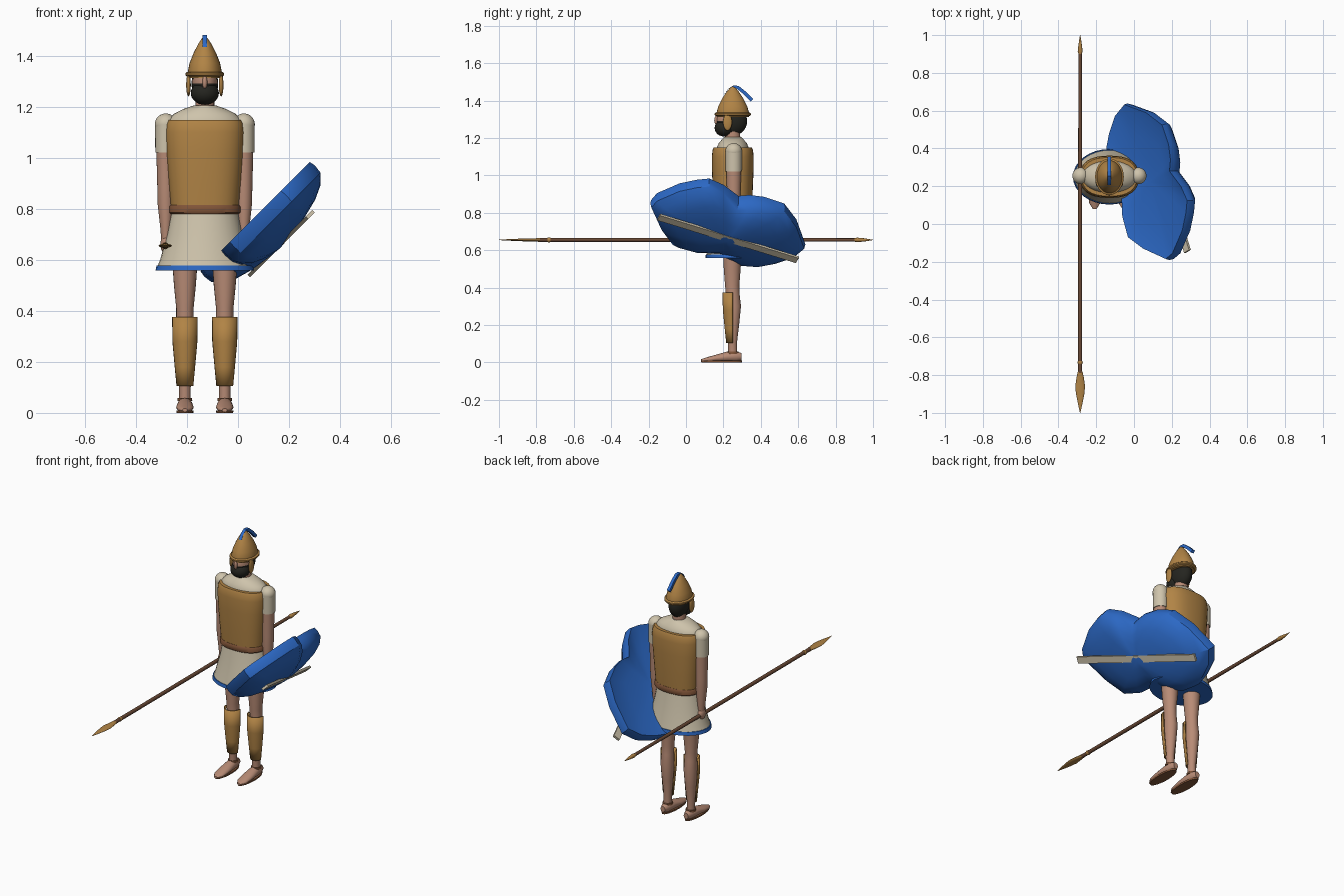
import bpy, bmesh, math
from mathutils import Vector

if "Cube" in bpy.data.objects:
    bpy.data.objects.remove(bpy.data.objects["Cube"])


def material(name, rgb):
    m = bpy.data.materials.new(name)
    m.diffuse_color = (*rgb, 1)
    m.use_nodes = True
    m.node_tree.nodes["Principled BSDF"].inputs["Base Color"].default_value = m.diffuse_color
    return m


BRONZE = material("bronze", (0.44, 0.23, 0.06))
BLUE = material("blue", (0.025, 0.14, 0.56))
LINEN = material("linen", (0.62, 0.55, 0.41))
SKIN = material("skin", (0.48, 0.26, 0.18))
HAIR = material("black hair", (0.018, 0.018, 0.014))
WOOD = material("spear wood", (0.14, 0.065, 0.035))
LEATHER = material("leather", (0.22, 0.09, 0.04))
CX, CY = -0.13, 0.25          # body axis


def finish(bm, name, mat, angle=40):
    bmesh.ops.recalc_face_normals(bm, faces=bm.faces)
    me = bpy.data.meshes.new(name)
    bm.to_mesh(me)
    bm.free()
    me.materials.append(mat)
    ob = bpy.data.objects.new(name, me)
    bpy.context.collection.objects.link(ob)
    bpy.ops.object.select_all(action='DESELECT')
    ob.select_set(True)
    bpy.context.view_layer.objects.active = ob
    bpy.ops.object.shade_smooth_by_angle(angle=math.radians(angle))
    return ob


def skin_rings(bm, rings, closed=True):
    for a, b in zip(rings, rings[1:]):
        n = len(a)
        for i in range(n if closed else n - 1):
            j = (i + 1) % n
            bm.faces.new((a[i], a[j], b[j], b[i]))


def loft(name, rings, mat, n=24, power=2.0, along_y=False):
    """Rings are (height, cx, cy, rx, ry); along_y lays the axis along y."""
    bm = bmesh.new()
    loops = []
    for h, cx, cy, rx, ry in rings:
        loop = []
        for i in range(n):
            t = math.tau * i / n
            c, s = math.cos(t), math.sin(t)
            u = cx + rx * math.copysign(abs(c) ** (2 / power), c)
            v = cy + ry * math.copysign(abs(s) ** (2 / power), s)
            loop.append(bm.verts.new((u, h, v) if along_y else (u, v, h)))
        loops.append(loop)
    skin_rings(bm, loops)
    bm.faces.new(loops[0])
    bm.faces.new(loops[-1])
    return finish(bm, name, mat)


def ball(name, loc, radii, mat):
    bm = bmesh.new()
    bmesh.ops.create_uvsphere(bm, u_segments=24, v_segments=16, radius=1)
    for v in bm.verts:
        v.co = Vector(a * r + c for a, r, c in zip(v.co, radii, loc))
    return finish(bm, name, mat, 60)


def body(rows):
    return [(z, CX, CY, rx, ry) for z, rx, ry in rows]


# Tunic, armour and belt
loft("tunic_skirt", body([(0.57, .187, .142), (0.6, .175, .135), (0.7, .148, .112),
                          (0.79, .13, .096)]), LINEN, 32)
loft("skirt_hem", body([(0.557, .193, .147), (0.577, .189, .144)]), BLUE, 32)
loft("belt", body([(0.78, .136, .102), (0.785, .141, .106), (0.808, .141, .106),
                   (0.815, .136, .102)]), LEATHER, 32, 2.4)
loft("cuirass", body([(0.805, .134, .1), (0.9, .142, .106), (1.02, .152, .111),
                      (1.1, .156, .112), (1.135, .152, .108), (1.148, .145, .102)]),
     BRONZE, 32, 2.5)
loft("tunic_shoulders", body([(1.1, .15, .09), (1.15, .143, .085), (1.172, .12, .075),
                              (1.19, .085, .06), (1.205, .042, .045)]), LINEN, 32)
loft("neck", body([(1.17, .04, .042), (1.21, .037, .04), (1.26, .037, .04)]), SKIN, 20)

# Arms, legs and feet, one of each per side
for side, tag in ((-1, "right"), (1, "left")):
    ax = CX + side * 0.153
    ball(tag + "_shoulder", (ax, .255, 1.13), (.043, .044, .043), LINEN)
    loft(tag + "_sleeve", [(1.02, ax, .255, .041, .043), (1.13, ax, .255, .042, .044)], LINEN)
    loft(tag + "_arm", [(0.66, ax - side * .001, .255, .017, .02), (0.72, ax, .255, .021, .025),
                        (0.82, ax, .255, .032, .034), (0.88, ax, .255, .033, .035),
                        (1.03, ax, .255, .037, .04)], SKIN)
    ball(tag + "_hand", (ax, .255, .66), (.021, .03, .036), SKIN)

    lx = CX + side * 0.078
    loft(tag + "_leg", [(0.04, lx, .25, .022, .024), (0.11, lx, .248, .023, .025),
                        (0.2, lx, .25, .031, .034), (0.3, lx, .253, .038, .041),
                        (0.36, lx, .25, .034, .037), (0.41, lx, .247, .034, .038),
                        (0.5, lx, .247, .043, .045), (0.6, lx, .248, .05, .05)], SKIN)
    loft(tag + "_foot", [(.298, lx, .03, .015, .018), (.27, lx, .032, .027, .029),
                         (.22, lx, .03, .03, .028), (.16, lx, .022, .034, .019),
                         (.11, lx, .015, .029, .012), (.08, lx, .011, .01, .006)],
         SKIN, 20, along_y=True)
    loft(tag + "_sandal_sole", [(0, lx, .19, .033, .108), (.01, lx, .19, .034, .11)], LEATHER)
    loft(tag + "_ankle_strap", [(.046, lx, .25, .029, .032), (.058, lx, .25, .028, .031)], LEATHER)

    # Greave: half tube over the front of the shin
    bm = bmesh.new()
    loops = []
    for z, rx, ry in ((.105, .03, .032), (.18, .037, .04), (.28, .046, .05), (.375, .047, .052)):
        loops.append([bm.verts.new((lx + rx * math.cos(a), .25 + ry * math.sin(a), z))
                      for a in (math.pi + math.pi * i / 14 for i in range(15))])
    skin_rings(bm, loops, closed=False)
    greave = finish(bm, tag + "_greave", BRONZE)
    thick = greave.modifiers.new("thickness", 'SOLIDIFY')
    thick.thickness = .006
    thick.offset = 0

    # Cheek guard hanging from the helmet
    ball(tag + "_cheek_guard", (CX + side * .064, .222, 1.285), (.009, .024, .045), BRONZE)

# Head: skin on the upper front, hair elsewhere
head = ball("head", (CX, .245, 1.29), (.052, .082, .08), SKIN)
head.data.materials.append(HAIR)
for p in head.data.polygons:
    p.material_index = 0 if p.center.y < .215 and p.center.z > 1.285 else 1
ball("beard", (CX, .207, 1.253), (.055, .054, .046), HAIR)
ball("nose", (CX, .164, 1.295), (.01, .013, .026), SKIN)

# Helmet with rim and crest
loft("helmet", body([(1.312, .066, .086), (1.335, .067, .087), (1.37, .06, .077),
                     (1.41, .044, .057), (1.445, .026, .034), (1.467, .012, .016),
                     (1.476, .003, .004)]), BRONZE, 28)
loft("helmet_rim", body([(1.318, .07, .09), (1.323, .076, .097), (1.331, .076, .097),
                         (1.336, .07, .09)]), BRONZE, 28)
bm = bmesh.new()
loops = []
crest = ((.208, 1.437), (.226, 1.462), (.25, 1.478), (.275, 1.472), (.315, 1.44), (.352, 1.402))
for i, (y, z) in enumerate(crest):
    t = .004 if i < 3 else .009
    loops.append([bm.verts.new((CX + sx * .009, y + sn * t * .7, z + sn * t * .7))
                  for sx, sn in ((-1, -1), (1, -1), (1, 1), (-1, 1))])
skin_rings(bm, loops)
bm.faces.new(loops[0])
bm.faces.new(loops[-1])
finish(bm, "helmet_crest", BLUE, 30)

# Spear lying along y
SX, SZ = -0.285, 0.655


def spear(name, rows, mat):
    loft(name, [(y, SX, SZ, rx, rz) for y, rx, rz in rows], mat, 12, along_y=True)


spear("spear_shaft", ((-.79, .011, .011), (.2, .011, .011), (.92, .009, .009)), WOOD)
spear("spear_collar", ((-.74, .012, .012), (-.735, .014, .014), (-.725, .012, .012)), BRONZE)
spear("spear_head", ((-.78, .012, .011), (-.81, .019, .008), (-.86, .026, .008),
                     (-.9, .022, .006), (-.95, .012, .004), (-1, .001, .001)), BRONZE)
spear("spear_butt", ((.9, .009, .009), (.915, .013, .012), (.95, .009, .009),
                     (1, .001, .001)), BRONZE)

# Two-lobed shield: rim outline (y, z) on a plane tilted 45 degrees, domed outward
outline = ((-.185, .87), (-.155, .905), (-.035, .957), (.06, .977), (.125, .983), (.2, .95),
           (.28, .89), (.34, .895), (.42, .885), (.525, .85), (.59, .765), (.632, .65),
           (.57, .60), (.48, .57), (.40, .555), (.3, .563), (.23, .6), (.17, .635),
           (.04, .64), (-.07, .67), (-.13, .75))
centre = Vector((.055, .222, .757))
outward = Vector((1, 0, -1)).normalized()
rim = [Vector((z - .702, y, z)) for y, z in outline]
bm = bmesh.new()
loops = []
dome = ((.25, .035), (.6, .025), (.9, .01), (1, 0), (1.015, .025), (1.0, .06), (.9, .093),
        (.72, .12), (.48, .139), (.22, .15))
for scale, depth in dome:
    loops.append([bm.verts.new(centre + (p - centre) * scale + outward * depth) for p in rim])
skin_rings(bm, loops)
for loop, depth in ((loops[0], .038), (loops[-1], .157)):
    tip = bm.verts.new(centre + outward * depth)
    for i in range(len(loop)):
        bm.faces.new((loop[i], loop[(i + 1) % len(loop)], tip))
finish(bm, "shield", BLUE, 35)

# Straight bar across the outer face of the shield
a, b = Vector((.283, -.145, .777)), Vector((.055, .595, .549))
along = (b - a).normalized()
across = along.cross(outward)
bm = bmesh.new()
loops = [[bm.verts.new(e + across * s * .02 + outward * t * .007)
          for s, t in ((-1, -1), (1, -1), (1, 1), (-1, 1))] for e in (a, b)]
skin_rings(bm, loops)
bm.faces.new(loops[0])
bm.faces.new(loops[1])
finish(bm, "shield_bar", LINEN, 30)
